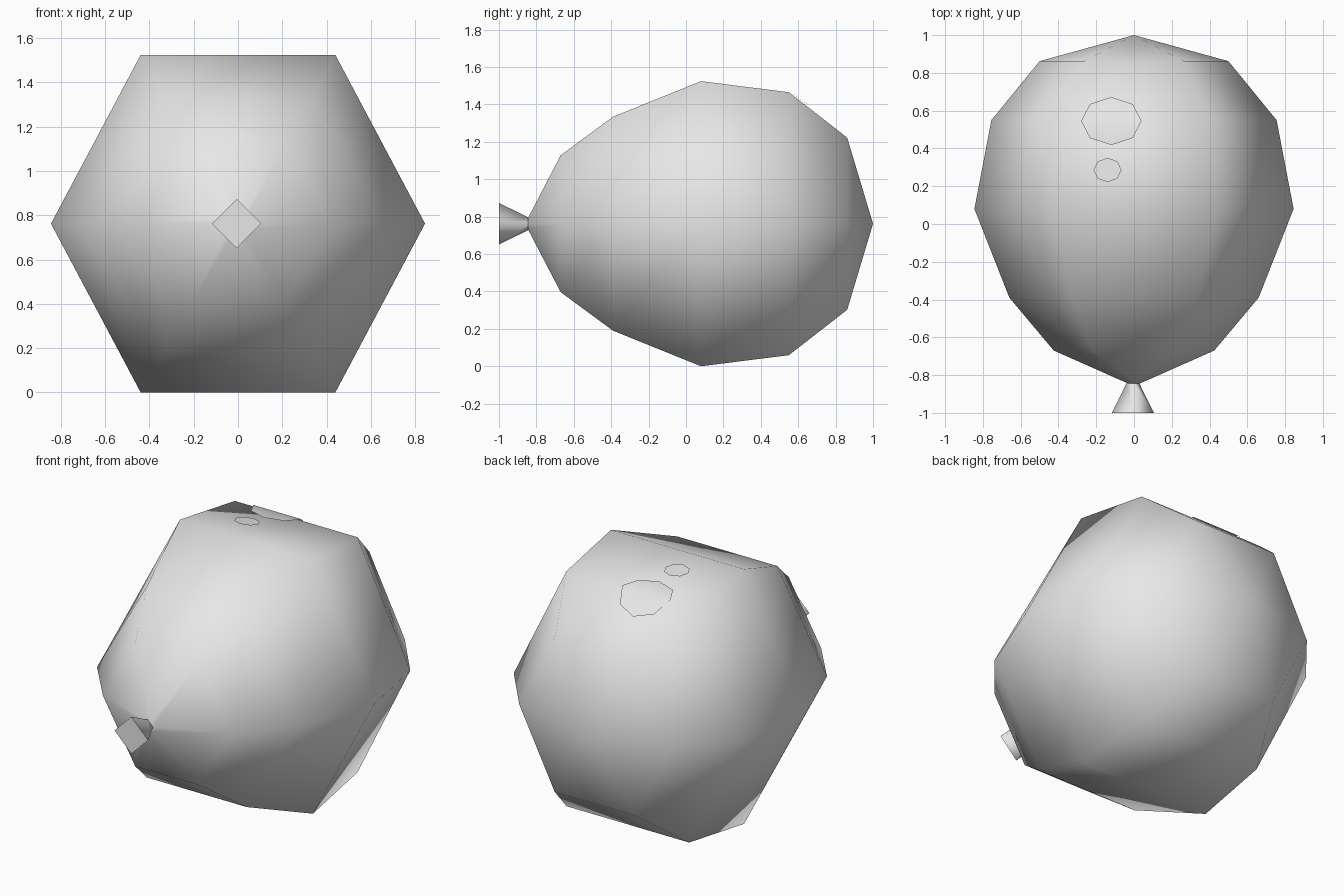
import bpy
import bmesh
from math import cos, sin, pi

cube = bpy.data.objects.get("Cube")
if cube:
    bpy.data.objects.remove(cube, do_unlink=True)

MID_Z = 0.762
# Body stations from neck to crown: y, half width, half height
STATIONS = [(-0.845, 0.03, 0.03), (-0.67, 0.425, 0.366), (-0.39, 0.66, 0.572),
            (0.08, 0.845, 0.762), (0.55, 0.755, 0.703), (0.862, 0.5, 0.46)]
CROWN_Y = 1.0


def material(name, color):
    mat = bpy.data.materials.new(name)
    mat.use_nodes = True
    mat.diffuse_color = color
    mat.node_tree.nodes["Principled BSDF"].inputs["Base Color"].default_value = color
    return mat


grey = material("balloon_grey", (0.8, 0.8, 0.8, 1))


def finish(bm, name, recalc=True):
    if recalc:
        bmesh.ops.recalc_face_normals(bm, faces=bm.faces)
    mesh = bpy.data.meshes.new(name)
    bm.to_mesh(mesh)
    bm.free()
    mesh.materials.append(grey)
    obj = bpy.data.objects.new(name, mesh)
    bpy.context.collection.objects.link(obj)
    return obj


def bridge(bm, a, b):
    n = len(a)
    return [bm.faces.new((a[i], a[(i + 1) % n], b[(i + 1) % n], b[i])) for i in range(n)]


def top_height(y):
    """Height of the upper side of the body at y."""
    for (y0, _, h0), (y1, _, h1) in zip(STATIONS, STATIONS[1:]):
        if y0 <= y <= y1:
            return MID_Z + h0 + (h1 - h0) * (y - y0) / (y1 - y0)
    return MID_Z


# Six-sided body, smooth all over
bm = bmesh.new()
rings = []
for y, w, h in STATIONS:
    c = h / 3 ** 0.5
    outline = [(w, 0), (c, h), (-c, h), (-w, 0), (-c, -h), (c, -h)]
    rings.append([bm.verts.new((x, y, MID_Z + z)) for x, z in outline])
for a, b in zip(rings, rings[1:]):
    bridge(bm, a, b)
bm.faces.new(rings[0])
crown = bm.verts.new((0, CROWN_Y, MID_Z))
for i in range(6):
    bm.faces.new((rings[-1][i], rings[-1][(i + 1) % 6], crown))
for f in bm.faces:
    f.smooth = True
finish(bm, "balloon_body")

# Four-sided flared neck with a flat end
bm = bmesh.new()
ends = []
for y, r in [(-1.0, 0.111), (-0.835, 0.03)]:
    ends.append([bm.verts.new((-0.006 + r * cos(k * pi / 2), y, MID_Z + r * sin(k * pi / 2)))
                 for k in range(4)])
for f in bridge(bm, *ends):
    f.smooth = True
for ring in ends:
    face = bm.faces.new(ring)
    for e in face.edges:
        e.smooth = False
finish(bm, "balloon_neck")


# Shine patches that follow the upper side
def shine_patch(name, cx, cy, rx, ry, lift):
    bm = bmesh.new()
    hub = bm.verts.new((cx, cy, top_height(cy) + lift))
    rim = []
    for k in range(8):
        y = cy + ry * sin(k * pi / 4)
        rim.append(bm.verts.new((cx + rx * cos(k * pi / 4), y, top_height(y) + lift)))
    for k in range(8):
        bm.faces.new((hub, rim[k], rim[(k + 1) % 8])).smooth = True
    finish(bm, name, recalc=False)


shine_patch("large_shine_patch", -0.12, 0.545, 0.16, 0.127, 0.011)
shine_patch("small_shine_patch", -0.14, 0.286, 0.074, 0.064, 0.018)
